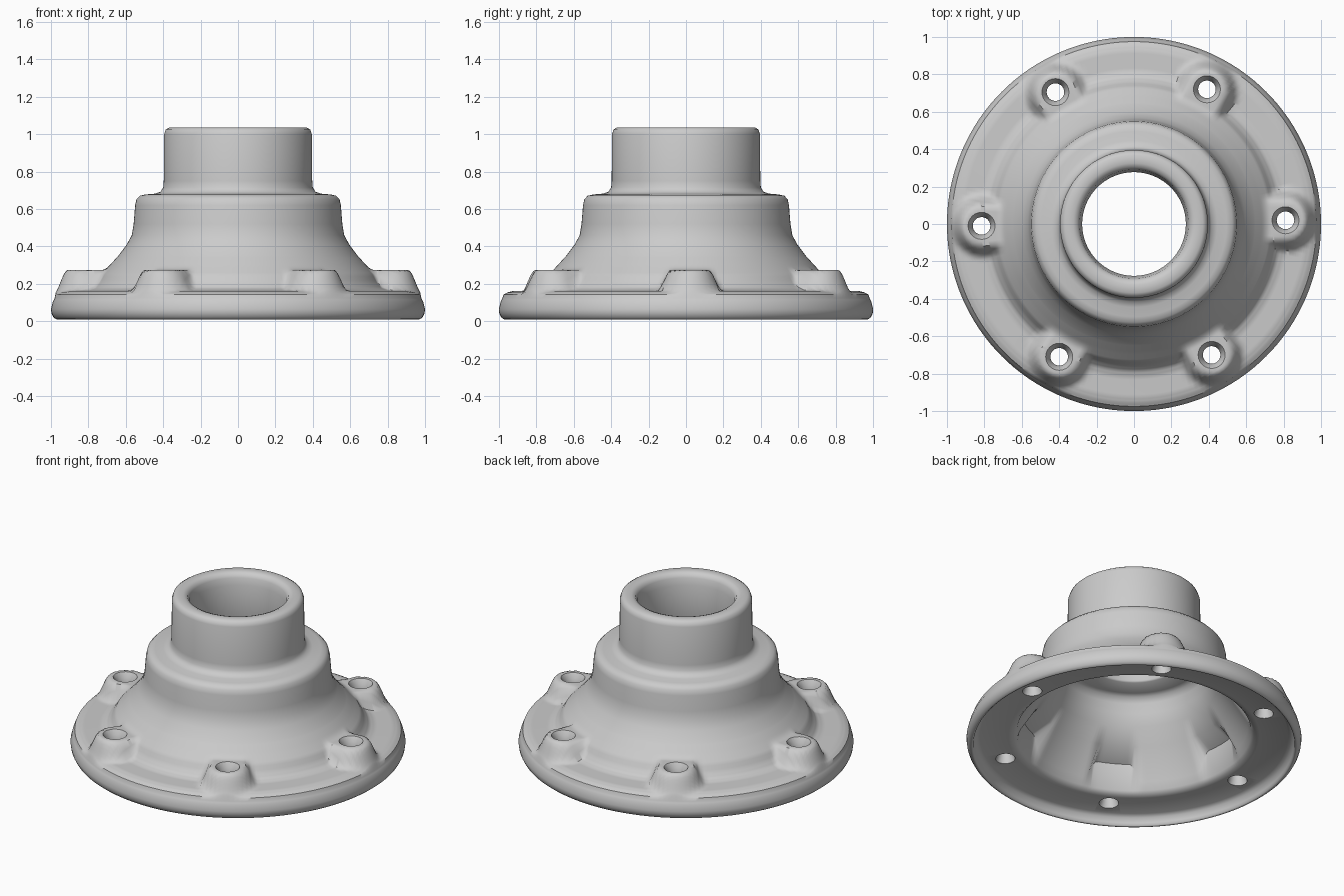
import bpy, bmesh, math

if "Cube" in bpy.data.objects:
    bpy.data.objects.remove(bpy.data.objects["Cube"])

SEG = 216
grey = bpy.data.materials.new("cast_grey")
grey.diffuse_color = (0.6, 0.6, 0.6, 1)
grey.use_nodes = True
grey.node_tree.nodes["Principled BSDF"].inputs["Base Color"].default_value = grey.diffuse_color

# Centres of the six bolt bosses
SPOTS = [(.81, .02), (.39, .72), (-.42, .705), (-.815, -.01),
         (-.40, -.71), (.415, -.70)]


def make_object(name, bm):
    bmesh.ops.recalc_face_normals(bm, faces=bm.faces)
    me = bpy.data.meshes.new(name)
    bm.to_mesh(me)
    bm.free()
    me.materials.append(grey)
    ob = bpy.data.objects.new(name, me)
    bpy.context.collection.objects.link(ob)
    return ob


def bridge(bm, a, b):
    n = len(a)
    for i in range(n):
        j = (i + 1) % n
        bm.faces.new((a[i], a[j], b[j], b[i]))


def boss_height(x, y):
    # U-shaped pads: round towards the rim, running straight into the cone
    best = 0
    for sx, sy in SPOTS:
        r = math.hypot(sx, sy)
        along = (x * sx + y * sy) / r - .815
        across = (y * sx - x * sy) / r
        if along < -.3:
            continue
        d = math.hypot(max(along, 0) * 1.05, across)
        t = min(max((d - .10) / .085, 0), 1)
        best = max(best, .274 - .135 * t * t * (3 - 2 * t))
    return best


def soft_max(a, b, k=.025):
    h = max(k - abs(a - b), 0) / k
    return max(a, b) + h * h * k / 4


def refine(profile, step):
    # add points along the long spans of a profile
    out = []
    for (r0, z0), (r1, z1) in zip(profile, profile[1:]):
        n = max(1, math.ceil(math.hypot(r1 - r0, z1 - z0) / step))
        out += [(r0 + (r1 - r0) * i / n, z0 + (z1 - z0) * i / n)
                for i in range(n)]
    return out + [profile[-1]]


# Flange top and cone foot, raised where the bosses stand
foot = refine([(.99, .105), (.975, .135), (.955, .153), (.925, .162),
               (.82, .165), (.785, .177), (.758, .207), (.733, .25),
               (.69, .295), (.64, .35)], .014)

# Shoulder, collar and bore
body = [(.595, .41), (.568, .46), (.558, .52), (.55, .62), (.543, .652),
        (.525, .671), (.495, .678), (.445, .682), (.415, .692), (.4, .715),
        (.397, .75), (.395, 1.0), (.387, 1.024), (.368, 1.036), (.325, 1.036),
        (.303, 1.027), (.291, 1.005), (.284, .96), (.277, .90), (.277, .62)]

# Hollow cone, recessed underside and rim lip
under = [(.285, .61), (.40, .605), (.43, .595), (.45, .56), (.465, .50),
         (.50, .43), (.57, .33), (.68, .15), (.70, .105), (.72, .085),
         (.75, .08), (.92, .075), (.945, .06), (.955, .03), (.96, .015),
         (.967, .01), (.975, .012), (.987, .022), (.997, .042), (1.0, .065)]

bm = bmesh.new()
rings = []
for r, z in foot + body + under:
    ring = []
    for i in range(SEG):
        a = math.tau * i / SEG
        x, y = r * math.cos(a), r * math.sin(a)
        h = z
        if .62 < r < .98 and z > .12:
            h = soft_max(z, boss_height(x, y))
        ring.append(bm.verts.new((x, y, h)))
    rings.append(ring)
for k in range(len(rings)):
    bridge(bm, rings[k], rings[(k + 1) % len(rings)])
hub = make_object("flanged_hub", bm)

# Bolt holes with rounded mouths
bm = bmesh.new()
for x, y in SPOTS:
    loops = [[bm.verts.new((x + r * math.cos(math.tau * i / 24),
                            y + r * math.sin(math.tau * i / 24), z))
              for i in range(24)]
             for r, z in [(.065, -.1), (.058, .085), (.047, .12), (.047, .21),
                          (.055, .245), (.085, .295)]]
    for a, b in zip(loops, loops[1:]):
        bridge(bm, a, b)
    bm.faces.new(loops[0][::-1])
    bm.faces.new(loops[-1])
holes = make_object("bolt_hole_cutters", bm)

bpy.context.view_layer.objects.active = hub
hub.select_set(True)
drill = hub.modifiers.new("drill", 'BOOLEAN')
drill.operation, drill.object, drill.solver = 'DIFFERENCE', holes, 'EXACT'
bpy.ops.object.modifier_apply(modifier=drill.name)
bpy.data.objects.remove(holes)

bpy.ops.object.shade_smooth_by_angle(angle=math.radians(50))
